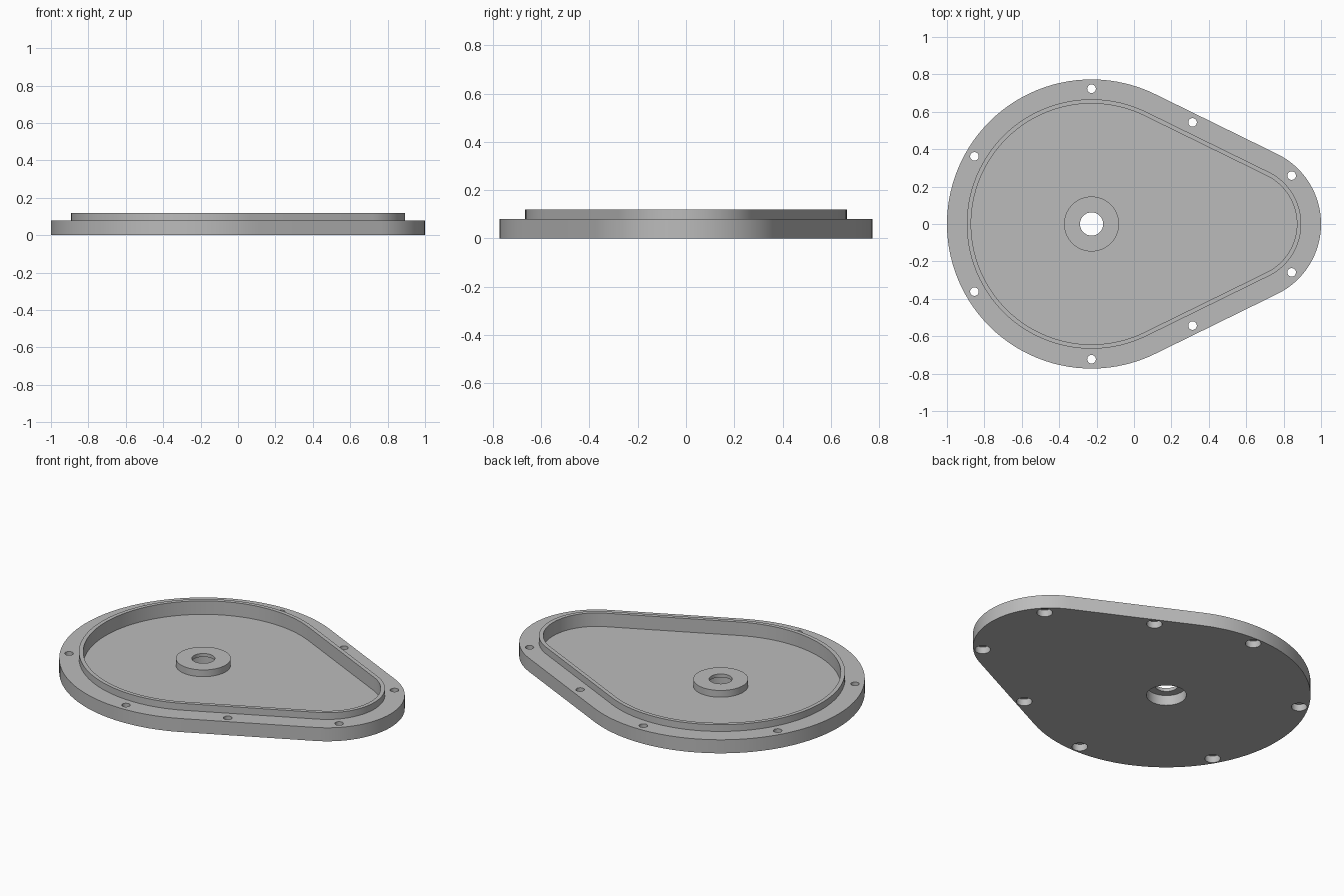
import bpy
import bmesh
from math import acos, cos, sin, pi, radians

if "Cube" in bpy.data.objects:
    bpy.data.objects.remove(bpy.data.objects["Cube"], do_unlink=True)

# Two circles joined by tangents define the teardrop outline
BIG_X, BIG_R = -0.227, 0.773
SMALL_X, SMALL_R = 0.584, 0.416
TANGENT = acos((BIG_R - SMALL_R) / (SMALL_X - BIG_X))

FLANGE_TOP, LIP_TOP, FLOOR = 0.08, 0.12, 0.04

grey = bpy.data.materials.new("light_grey")
grey.use_nodes = True
colour = (0.5, 0.5, 0.5, 1)
grey.diffuse_color = colour
grey.node_tree.nodes["Principled BSDF"].inputs["Base Color"].default_value = colour


def arc(cx, r, start, end, steps):
    angles = [start + (end - start) * i / steps for i in range(steps + 1)]
    return [(cx + r * cos(a), r * sin(a)) for a in angles]


def teardrop(inset):
    return (arc(SMALL_X, SMALL_R - inset, -TANGENT, TANGENT, 32)
            + arc(BIG_X, BIG_R - inset, TANGENT, 2 * pi - TANGENT, 72))


def circle(x, y, r, steps=48):
    return [(x + r * cos(2 * pi * i / steps), y + r * sin(2 * pi * i / steps))
            for i in range(steps)]


def prism(name, outline, bottom, top):
    bm = bmesh.new()
    base = bm.faces.new([bm.verts.new((x, y, bottom)) for x, y in outline])
    side = bmesh.ops.extrude_face_region(bm, geom=[base])
    for v in side["geom"]:
        if isinstance(v, bmesh.types.BMVert):
            v.co.z = top
    bmesh.ops.recalc_face_normals(bm, faces=bm.faces)
    mesh = bpy.data.meshes.new(name)
    bm.to_mesh(mesh)
    bm.free()
    mesh.materials.append(grey)
    obj = bpy.data.objects.new(name, mesh)
    bpy.context.collection.objects.link(obj)
    return obj


def combine(target, helper, operation):
    helper.hide_render = True
    mod = target.modifiers.new(helper.name, "BOOLEAN")
    mod.operation = operation
    mod.solver = "EXACT"
    mod.object = helper
    bpy.context.view_layer.objects.active = target
    bpy.ops.object.modifier_apply(modifier=mod.name)
    bpy.data.objects.remove(helper, do_unlink=True)


# Flange plate with a raised lip, hollowed to a thin floor
cover = prism("cover_plate", teardrop(0), 0, FLANGE_TOP)
combine(cover, prism("lip", teardrop(0.106), 0.02, LIP_TOP), "UNION")
combine(cover, prism("pocket", teardrop(0.129), FLOOR, 0.3), "DIFFERENCE")

# Central boss with a wide recess underneath and a narrow bore
combine(cover, prism("boss", circle(BIG_X, 0, 0.147, 64), 0.02, FLANGE_TOP), "UNION")
combine(cover, prism("bearing_recess", circle(BIG_X, 0, 0.107), -0.1, 0.06), "DIFFERENCE")
combine(cover, prism("bore", circle(BIG_X, 0, 0.062), -0.1, 0.3), "DIFFERENCE")

# Screw holes around the flange, counterbored from below
EDGE = 0.05
half = [(BIG_X + (BIG_R - EDGE) * cos(radians(a)), (BIG_R - EDGE) * sin(radians(a)))
        for a in (90, 150)]
half.append((SMALL_X + (SMALL_R - EDGE) * cos(pi / 4), (SMALL_R - EDGE) * sin(pi / 4)))
half.append((0.313, 0.543))
for x, y in half:
    for side in (1, -1):
        combine(cover, prism("screw_head", circle(x, side * y, 0.042, 32), -0.1, 0.04), "DIFFERENCE")
        combine(cover, prism("screw_hole", circle(x, side * y, 0.023, 24), -0.1, 0.3), "DIFFERENCE")

# Smooth curved walls, crisp edges
bpy.ops.object.select_all(action="DESELECT")
cover.select_set(True)
bpy.context.view_layer.objects.active = cover
bpy.ops.object.shade_smooth_by_angle(angle=radians(30))
